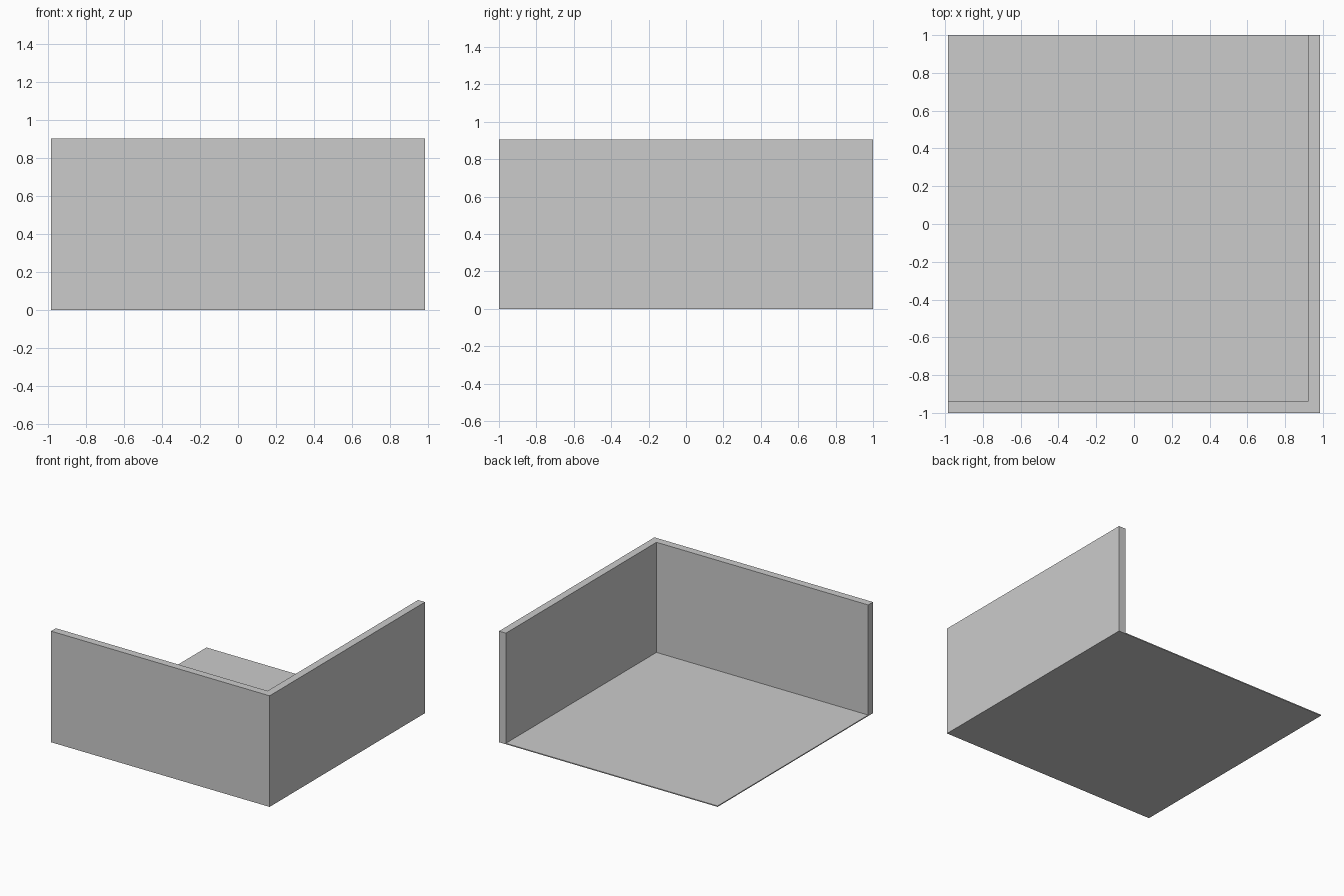
import bpy, bmesh

if "Cube" in bpy.data.objects:
    bpy.data.objects.remove(bpy.data.objects["Cube"])

grey = bpy.data.materials.new("light grey")
grey.diffuse_color = (0.6, 0.6, 0.6, 1)
grey.use_nodes = True
grey.node_tree.nodes["Principled BSDF"].inputs["Base Color"].default_value = grey.diffuse_color

HX, HY, TOP = 0.985, 1.0, 0.905   # half width, half depth, wall height
WALL, FLOOR = 0.062, 0.008        # thicknesses


def prism(name, outline, z0, z1):
    """Extrude a flat outline from z0 up to z1."""
    bm = bmesh.new()
    face = bm.faces.new([bm.verts.new((x, y, z0)) for x, y in outline])
    ext = bmesh.ops.extrude_face_region(bm, geom=[face], use_keep_orig=True)
    moved = [v for v in ext["geom"] if isinstance(v, bmesh.types.BMVert)]
    bmesh.ops.translate(bm, verts=moved, vec=(0, 0, z1 - z0))
    bmesh.ops.recalc_face_normals(bm, faces=bm.faces)
    mesh = bpy.data.meshes.new(name)
    bm.to_mesh(mesh)
    bm.free()
    mesh.materials.append(grey)
    obj = bpy.data.objects.new(name, mesh)
    bpy.context.collection.objects.link(obj)
    return obj


# Thin floor slab
prism("floor", [(-HX, -HY), (HX, -HY), (HX, HY), (-HX, HY)], 0, FLOOR)

# L-shaped corner wall along the front and right edges
prism("corner_wall", [(-HX, -HY), (HX, -HY), (HX, HY), (HX - WALL, HY),
                      (HX - WALL, -HY + WALL), (-HX, -HY + WALL)], FLOOR, TOP)
